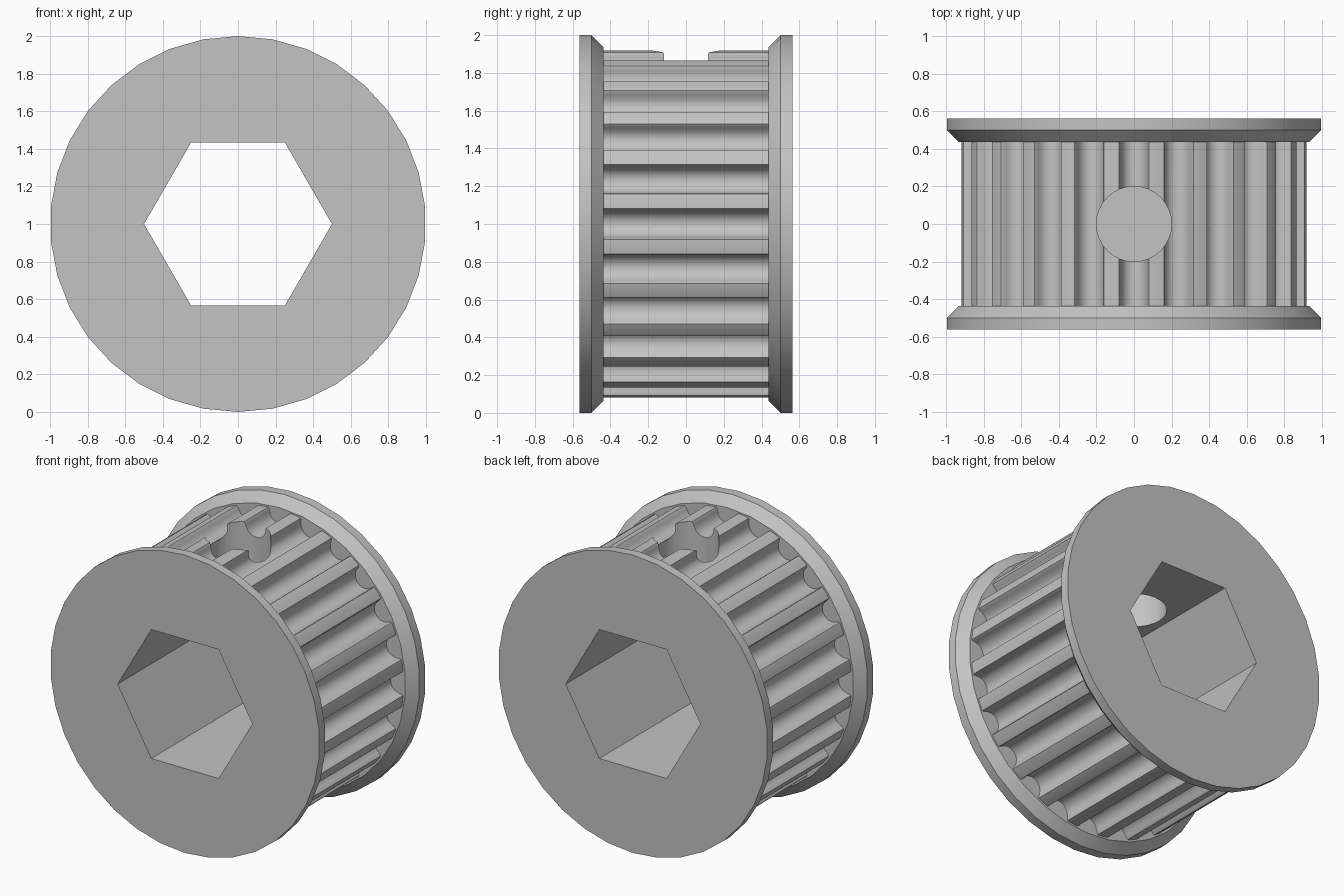
import bpy, bmesh
from math import sin, cos, pi, tau
from mathutils import Matrix, Vector

if "Cube" in bpy.data.objects:
    bpy.data.objects.remove(bpy.data.objects["Cube"], do_unlink=True)

TEETH = 24
BODY_R = 0.923
AXIS_Z = 1.0

steel = bpy.data.materials.new("plain_grey")
steel.use_nodes = True
GREY = (0.55, 0.55, 0.55, 1)
steel.diffuse_color = GREY
steel.node_tree.nodes["Principled BSDF"].inputs["Base Color"].default_value = GREY


def loft(name, sections):
    """Skin a closed solid through rings of (y, [(x, z), ...]) about the axle."""
    bm = bmesh.new()
    rings = [[bm.verts.new((x, y, z + AXIS_Z)) for x, z in pts] for y, pts in sections]
    n = len(rings[0])
    for a, b in zip(rings, rings[1:]):
        for i in range(n):
            j = (i + 1) % n
            bm.faces.new((a[i], a[j], b[j], b[i]))
    bm.faces.new(rings[0])
    bm.faces.new(rings[-1])
    bmesh.ops.recalc_face_normals(bm, faces=bm.faces)
    mesh = bpy.data.meshes.new(name)
    bm.to_mesh(mesh)
    bm.free()
    mesh.materials.append(steel)
    obj = bpy.data.objects.new(name, mesh)
    bpy.context.collection.objects.link(obj)
    return obj


def ring(radius, sides):
    """Regular polygon with a corner at the top."""
    return [(radius * sin(tau * i / sides), radius * cos(tau * i / sides))
            for i in range(sides)]


def toothed_outline():
    """Rounded belt grooves repeated around the rim, with a narrow land between."""
    half = [(0.0934, 0), (0.081, 0.0047), (0.0748, 0.0163), (0.0723, 0.0298),
            (0.0684, 0.0429), (0.0631, 0.0555), (0.0564, 0.0675),
            (0.0448, 0.0796), (0.0311, 0.0884), (0.0159, 0.0938)]
    groove = [(-x, d) for x, d in half] + [(0, 0.0956)] + half[::-1]
    pts = []
    for k in range(TEETH):
        turn = Matrix.Rotation(-tau * k / TEETH, 2)
        for x, d in groove:
            # the groove mouth sits on the rim, the rest is cut straight inward
            z = (BODY_R**2 - x * x) ** 0.5 if d == 0 else BODY_R - d
            pts.append(tuple(turn @ Vector((x, z))))
        a = tau * (k + 0.5) / TEETH
        pts.append((BODY_R * sin(a), BODY_R * cos(a)))
    return pts


def combine(target, tool, operation):
    """Apply a boolean and discard the tool."""
    mod = target.modifiers.new(operation, "BOOLEAN")
    mod.operation = operation
    mod.solver = "EXACT"
    mod.object = tool
    bpy.context.view_layer.objects.active = target
    bpy.ops.object.modifier_apply(modifier=mod.name)
    bpy.data.objects.remove(tool, do_unlink=True)


# Toothed drum, running a little way into both flanges
outline = toothed_outline()
pulley = loft("toothed_pulley", [(-0.48, outline), (0.48, outline)])

# Bevelled flanges on both ends
for name, side in (("front_flange", -1), ("back_flange", 1)):
    flange = loft(name, [(side * y, ring(r, 34))
                         for y, r in ((0.4375, 0.9375), (0.5, 1.0), (0.5625, 1.0))])
    combine(pulley, flange, "UNION")

# Hexagonal axle bore with corners to the left and right
hexagon = [(0.5 * cos(pi * i / 3), 0.5 * sin(pi * i / 3)) for i in range(6)]
combine(pulley, loft("hex_bore", [(-1, hexagon), (1, hexagon)]), "DIFFERENCE")

# Set screw hole from the top into the bore
bpy.ops.mesh.primitive_cylinder_add(vertices=32, radius=0.2, depth=1, location=(0, 0, 1.7))
screw_hole = bpy.context.object
screw_hole.data.materials.append(steel)
combine(pulley, screw_hole, "DIFFERENCE")

# Smooth grooves and rims, sharp corners
bpy.ops.object.select_all(action="DESELECT")
pulley.select_set(True)
bpy.context.view_layer.objects.active = pulley
bpy.ops.object.shade_smooth_by_angle(angle=pi / 6)
